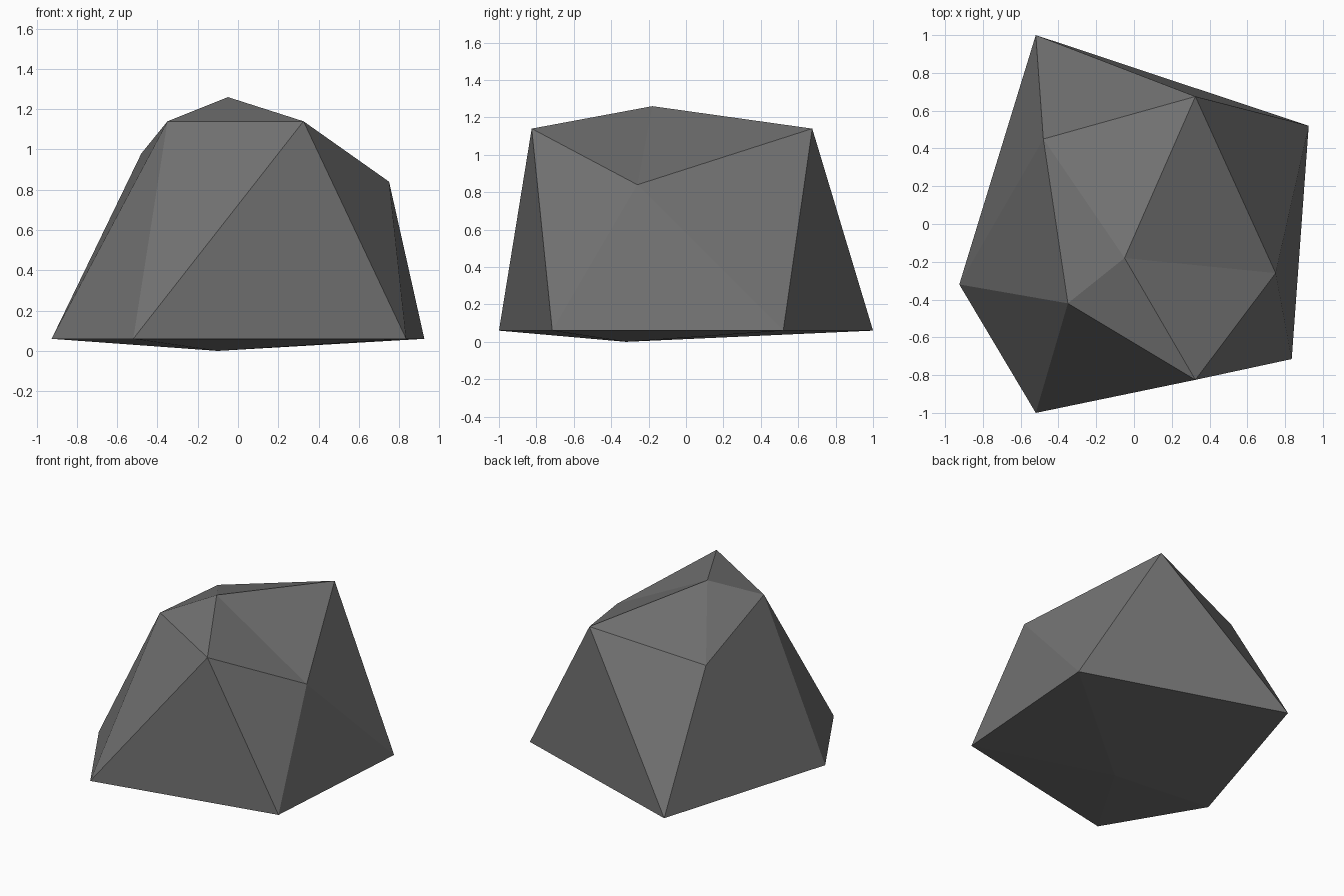
import bpy
import bmesh

if "Cube" in bpy.data.objects:
    bpy.data.objects.remove(bpy.data.objects["Cube"])

# Stone colour
stone = bpy.data.materials.new("dark_grey_stone")
stone.diffuse_color = (0.17, 0.17, 0.17, 1.0)
stone.use_nodes = True
stone.node_tree.nodes["Principled BSDF"].inputs["Base Color"].default_value = stone.diffuse_color

# Two five-sided rings closed by a bottom and a top point
LOWER = [(-0.52, 1.0), (-0.925, -0.32), (-0.52, -1.0), (0.835, -0.715), (0.925, 0.52)]
UPPER = [(-0.48, 0.45, 0.98), (-0.35, -0.42, 1.14), (0.325, -0.825, 1.14),
         (0.75, -0.26, 0.84), (0.325, 0.675, 1.14)]

bm = bmesh.new()
bottom = bm.verts.new((-0.1, -0.32, 0.0))
top = bm.verts.new((-0.05, -0.18, 1.26))
low = [bm.verts.new((x, y, 0.06)) for x, y in LOWER]
up = [bm.verts.new(p) for p in UPPER]

# Facets: base, zigzag sides and crown
for i in range(5):
    j = (i + 1) % 5
    bm.faces.new((bottom, low[j], low[i]))
    bm.faces.new((low[i], low[j], up[i]))
    bm.faces.new((low[j], up[j], up[i]))
    bm.faces.new((up[i], up[j], top))
bmesh.ops.recalc_face_normals(bm, faces=bm.faces)

mesh = bpy.data.meshes.new("rock")
bm.to_mesh(mesh)
bm.free()
mesh.materials.append(stone)
rock = bpy.data.objects.new("rock", mesh)
bpy.context.collection.objects.link(rock)
